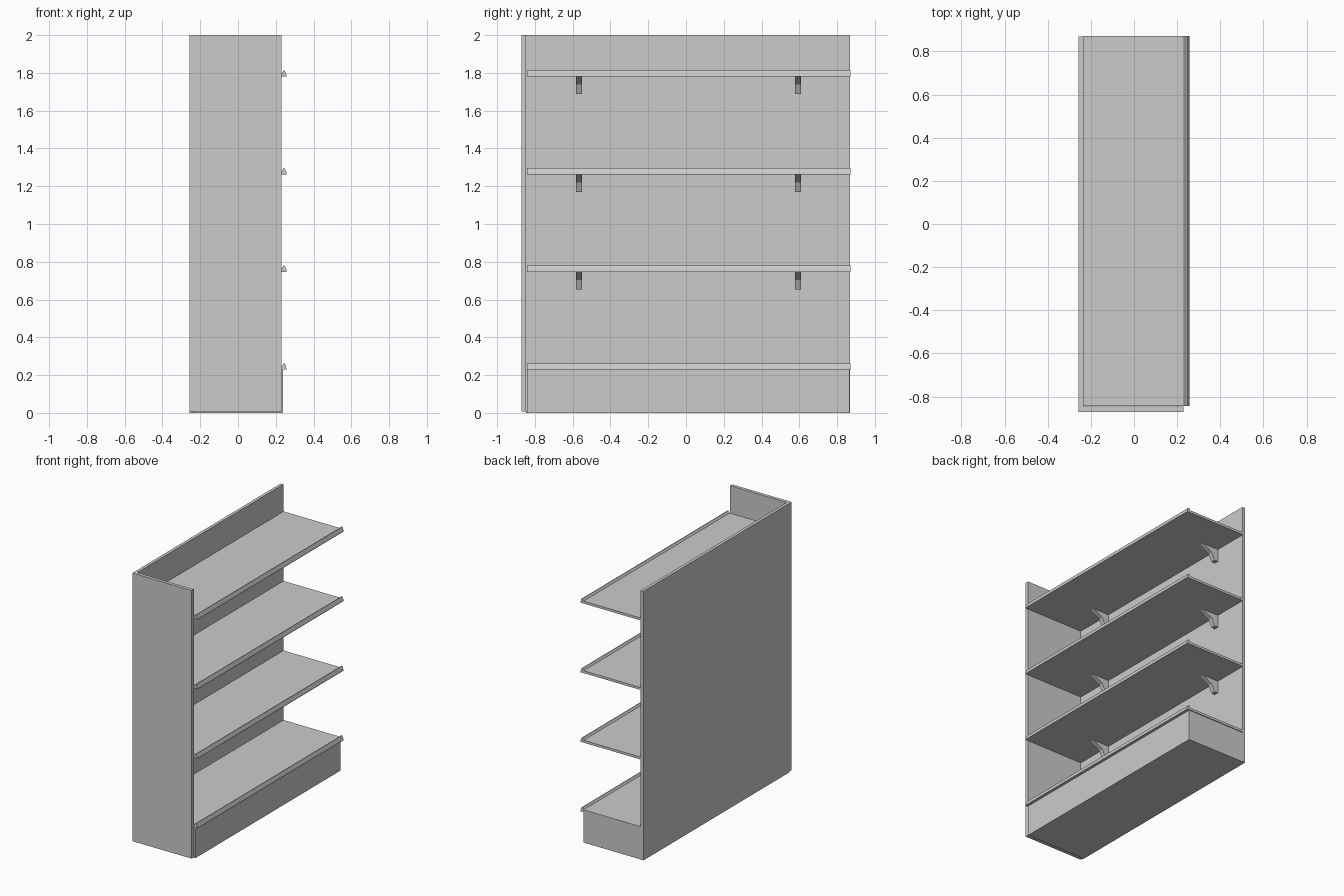
import bpy
import bmesh

if "Cube" in bpy.data.objects:
    bpy.data.objects.remove(bpy.data.objects["Cube"], do_unlink=True)

GREY = (0.6, 0.6, 0.6, 1)
metal = bpy.data.materials.new("light_grey_metal")
metal.use_nodes = True
metal.diffuse_color = GREY
metal.node_tree.nodes["Principled BSDF"].inputs["Base Color"].default_value = GREY


def extrude_profile(name, profile, y0, y1):
    """Extrude an (x, z) outline along y."""
    bm = bmesh.new()
    face = bm.faces.new([bm.verts.new((x, y0, z)) for x, z in profile])
    grown = bmesh.ops.extrude_face_region(bm, geom=[face])["geom"]
    moved = [v for v in grown if isinstance(v, bmesh.types.BMVert)]
    bmesh.ops.translate(bm, verts=moved, vec=(0, y1 - y0, 0))
    bmesh.ops.recalc_face_normals(bm, faces=bm.faces)
    mesh = bpy.data.meshes.new(name)
    bm.to_mesh(mesh)
    bm.free()
    mesh.materials.append(metal)
    obj = bpy.data.objects.new(name, mesh)
    bpy.context.collection.objects.link(obj)
    return obj


def box(name, x0, x1, y0, y1, z0, z1):
    return extrude_profile(name, [(x0, z0), (x1, z0), (x1, z1), (x0, z1)], y0, y1)


BACK = -0.235    # inner face of the back panel
FRONT = 0.232    # where the shelf meets its lip

# Upright panels and plinth
box("back_panel", -0.258, BACK, -0.847, 0.868, 0, 2)
box("end_panel", -0.258, 0.23, -0.872, -0.847, 0.007, 2)
box("plinth", BACK, 0.237, -0.838, 0.866, 0, 0.23)

# Shelves with a sloped front lip, and brackets under the upper ones
for i in range(4):
    z = 0.229 + i * 0.517
    shelf = [(BACK, z), (0.258, z), (0.257, z + 0.008), (0.247, z + 0.033),
             (0.242, z + 0.033), (FRONT, z + 0.018), (BACK, z + 0.018)]
    extrude_profile(f"shelf_{i + 1}", shelf, -0.843, 0.872)
    if i == 0:
        continue
    bracket = [(BACK, z), (BACK, z - 0.093), (-0.205, z - 0.093),
               (-0.18, z - 0.042), (-0.105, z)]
    for side, y in (("front", -0.566), ("rear", 0.592)):
        extrude_profile(f"{side}_bracket_{i + 1}", bracket, y - 0.016, y + 0.016)
